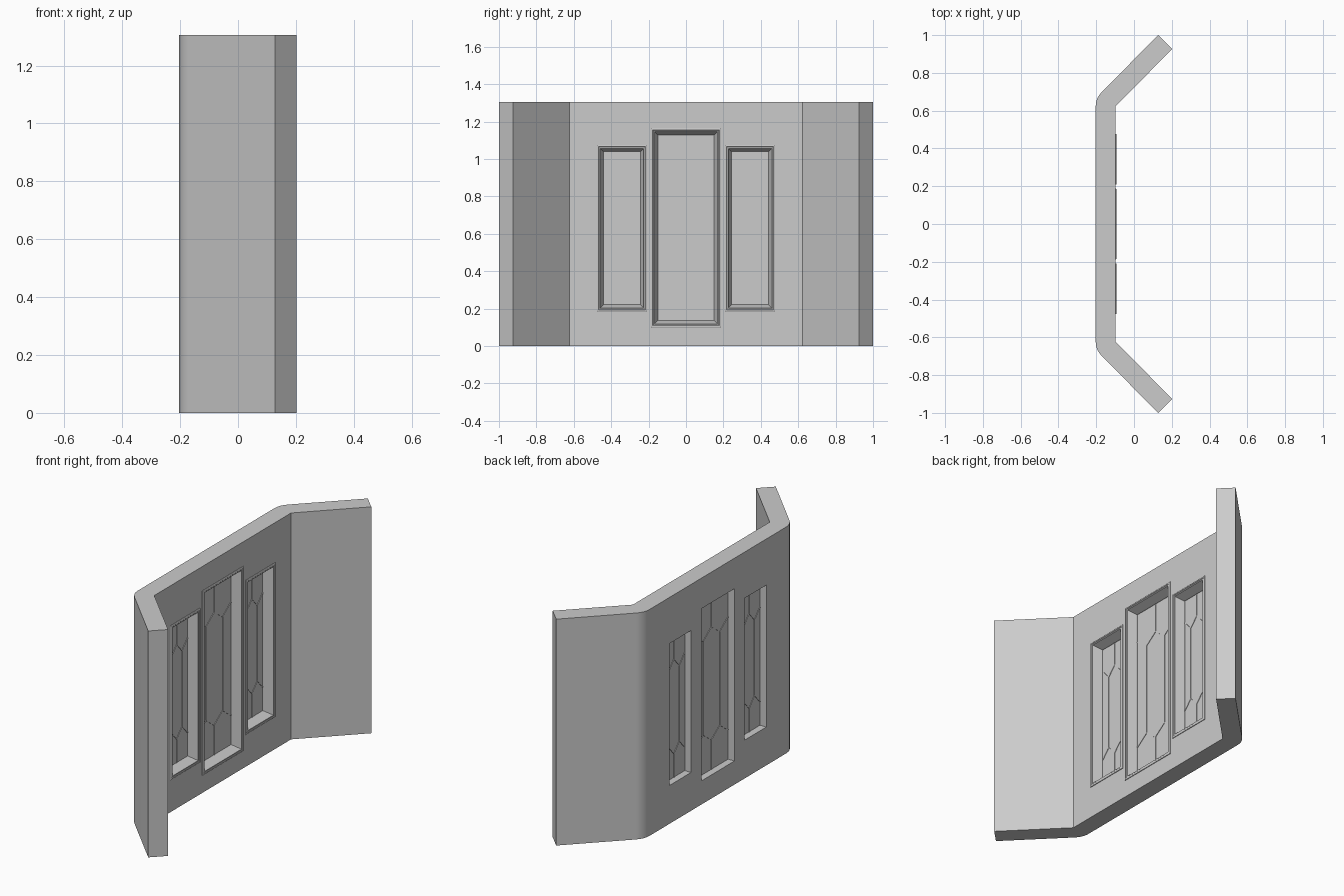
import bpy, bmesh, math
from mathutils import Matrix, Vector

if "Cube" in bpy.data.objects:
    bpy.data.objects.remove(bpy.data.objects["Cube"])

H = 1.305                       # wall height
FACE, BACK = -0.098, -0.203     # inner and outer wall planes
SPLAY_X = -0.145                # depth where the splayed reveal ends
GLASS_X = -0.157


def finish(name, bm):
    bmesh.ops.recalc_face_normals(bm, faces=bm.faces)
    me = bpy.data.meshes.new(name)
    bm.to_mesh(me)
    bm.free()
    ob = bpy.data.objects.new(name, me)
    bpy.context.collection.objects.link(ob)
    return ob


def rings(name, rect, profile, closed):
    """Rectangular rings of (inset, x); closed = loop profile, else capped."""
    y0, y1, z0, z1 = rect
    bm = bmesh.new()
    loops = []
    for i, x in profile:
        loops.append([bm.verts.new((x, y, z)) for y, z in (
            (y0 + i, z0 + i), (y1 - i, z0 + i), (y1 - i, z1 - i), (y0 + i, z1 - i))])
    pairs = list(zip(loops, loops[1:]))
    if closed:
        pairs.append((loops[-1], loops[0]))
    for a, b in pairs:
        for k in range(4):
            n = (k + 1) % 4
            bm.faces.new((a[k], a[n], b[n], b[k]))
    if not closed:
        bm.faces.new(loops[0])
        bm.faces.new(loops[-1])
    return finish(name, bm)


def add_bar(bm, p, q, width=0.006, depth=0.018):
    d = Vector((0, q[0] - p[0], q[1] - p[1]))
    mid = Vector((GLASS_X, (p[0] + q[0]) / 2, (p[1] + q[1]) / 2))
    rot = Matrix.Rotation(math.atan2(d.z, d.y), 4, 'X')
    size = Matrix.Diagonal((depth, d.length, width, 1))
    bmesh.ops.create_cube(bm, size=1, matrix=Matrix.Translation(mid) @ rot @ size)


# Bay wall: straight middle, two 45 degree wings, rounded outer bends
bend_y, t = 0.623, FACE - BACK
s = t * math.sqrt(0.5)
half = [(FACE + t * math.cos(a), bend_y + t * math.sin(a))
        for a in (math.pi - math.radians(45) * k / 4 for k in range(5))]
half += [(0.202 - s, 1.0), (0.202, 1.0 - s), (FACE, bend_y)]
outer, inner = half[:6], half[6:]
plan = ([(x, -y) for x, y in reversed(outer)] + outer + inner
        + [(x, -y) for x, y in reversed(inner)])
bm = bmesh.new()
base = bm.faces.new([bm.verts.new((x, y, 0)) for x, y in plan])
ext = bmesh.ops.extrude_face_region(bm, geom=[base])
bmesh.ops.translate(bm, vec=(0, 0, H),
                    verts=[v for v in ext['geom'] if isinstance(v, bmesh.types.BMVert)])
wall = finish("bay_wall", bm)

# Windows: outer trim rectangles (y0, y1, z0, z1)
windows = {"center": (-0.187, 0.187, 0.10, 1.165),
           "left": (-0.477, -0.208, 0.185, 1.075),
           "right": (0.208, 0.477, 0.185, 1.075)}
for side, rect in windows.items():
    # Splayed opening through the wall
    cutter = rings(side + "_opening_cutter", rect,
                   [(0.010, FACE + 0.02), (0.018, FACE), (0.036, SPLAY_X),
                    (0.036, BACK - 0.05)], False)
    cutter.hide_render = True
    mod = wall.modifiers.new("opening", 'BOOLEAN')
    mod.operation, mod.solver, mod.object = 'DIFFERENCE', 'EXACT', cutter
    bpy.context.view_layer.objects.active = wall
    bpy.ops.object.modifier_apply(modifier=mod.name)
    bpy.data.objects.remove(cutter)

    # Stepped trim on the room side
    rings(side + "_window_trim", rect,
          [(0, FACE - 0.003), (0, FACE + 0.003), (0.003, FACE + 0.005),
           (0.009, FACE + 0.005), (0.012, FACE + 0.002), (0.018, FACE + 0.002),
           (0.018, FACE - 0.003)], True)

    # Glass pane
    rings(side + "_glass", rect, [(0.034, GLASS_X + 0.006), (0.034, GLASS_X - 0.006)], False)

    # Lattice bars: two zigzags, upright bars between and beyond them
    y0, y1, z0, z1 = (rect[0] + 0.036, rect[1] - 0.036, rect[2] + 0.036, rect[3] - 0.036)
    w, h, d = y1 - y0, z1 - z0, 0.028
    cols = [y0 + w * k / 4 for k in range(5)]
    bm = bmesh.new()
    for sign, zq, end in ((1, z0 + h * 0.8, z1), (-1, z0 + h * 0.2, z0)):
        pts = [(y, zq + sign * (d if k % 2 == 0 else -d)) for k, y in enumerate(cols)]
        for p, q in zip(pts, pts[1:]):
            add_bar(bm, p, q)
        add_bar(bm, pts[2], (cols[2], end))
    for k in (1, 3):
        add_bar(bm, (cols[k], z0 + h * 0.2 + d), (cols[k], z0 + h * 0.8 - d))
    finish(side + "_lattice", bm)

# Smooth the rounded bends, keep the big walls flat
bpy.ops.object.select_all(action='DESELECT')
wall.select_set(True)
bpy.context.view_layer.objects.active = wall
bpy.ops.object.shade_smooth_by_angle(angle=math.radians(20))
wall.modifiers.new("flat_faces", 'WEIGHTED_NORMAL').keep_sharp = True
